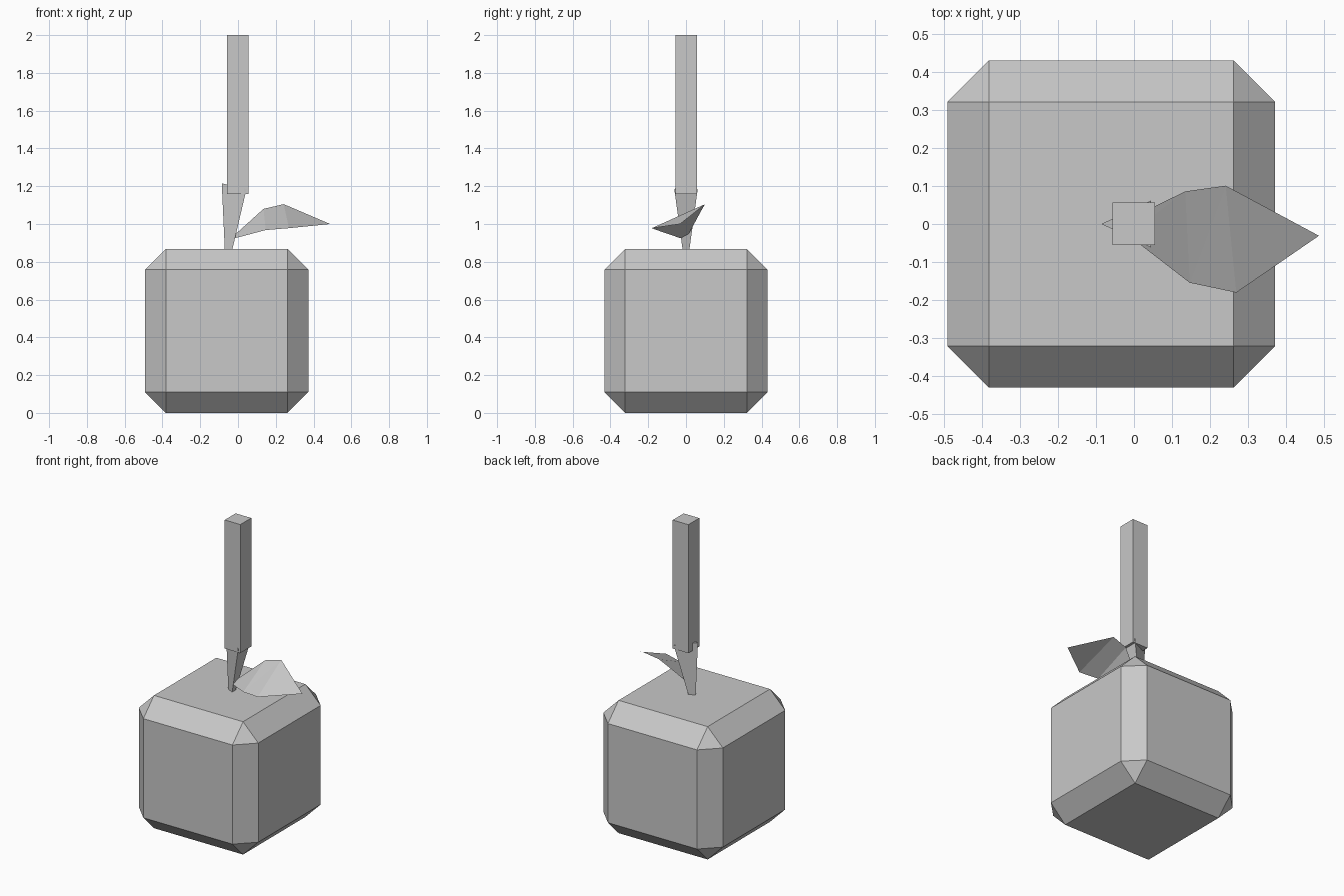
import bpy, bmesh

if "Cube" in bpy.data.objects:
    bpy.data.objects.remove(bpy.data.objects["Cube"])

grey = bpy.data.materials.new("plain_grey")
grey.diffuse_color = (0.58, 0.58, 0.58, 1)
grey.use_nodes = True
grey.node_tree.nodes["Principled BSDF"].inputs["Base Color"].default_value = grey.diffuse_color


def finish(name, bm, fix_normals=True):
    if fix_normals:
        bmesh.ops.recalc_face_normals(bm, faces=bm.faces)
    mesh = bpy.data.meshes.new(name)
    bm.to_mesh(mesh)
    bm.free()
    mesh.materials.append(grey)
    obj = bpy.data.objects.new(name, mesh)
    bpy.context.collection.objects.link(obj)
    return obj


def box(name, low, high, chamfer=0):
    bm = bmesh.new()
    bmesh.ops.create_cube(bm, size=1)
    for v in bm.verts:
        v.co = [h if c > 0 else l for c, l, h in zip(v.co, low, high)]
    if chamfer:
        bmesh.ops.bevel(bm, geom=bm.edges[:], offset=chamfer, segments=1,
                        profile=0.5, affect='EDGES')
    return finish(name, bm)


# Chamfered fruit body and square hanging pole
box("fruit_body", (-0.492, -0.432, 0), (0.372, 0.432, 0.868), 0.11)
box("pole", (-0.057, -0.056, 1.16), (0.056, 0.057, 2.0))

# Three-sided stem, widening upward into the pole
bm = bmesh.new()
bottom = [bm.verts.new(p) for p in
          [(-0.07, 0, 0.865), (-0.03, -0.018, 0.865), (-0.03, 0.018, 0.865)]]
top = [bm.verts.new(p) for p in
       [(-0.086, 0, 1.215), (0.045, -0.062, 1.185), (0.045, 0.062, 1.185)]]
bm.faces.new(bottom)
bm.faces.new(top)
for i in range(3):
    j = (i + 1) % 3
    bm.faces.new((bottom[i], bottom[j], top[j], top[i]))
finish("stem", bm)

# Thin leaf: front edge and back edge rows meeting at the tip
bm = bmesh.new()
front = [bm.verts.new(p) for p in
         [(-0.015, -0.03, 0.925), (0.147, -0.155, 0.968), (0.27, -0.181, 0.978)]]
back = [bm.verts.new(p) for p in
        [(-0.02, 0.01, 0.94), (0.135, 0.086, 1.08), (0.242, 0.101, 1.105)]]
tip = bm.verts.new((0.488, -0.031, 1.0))
for i in range(2):
    bm.faces.new((front[i], front[i + 1], back[i + 1], back[i]))
bm.faces.new((front[2], tip, back[2]))
bmesh.ops.triangulate(bm, faces=bm.faces[:])
finish("leaf", bm, fix_normals=False)
